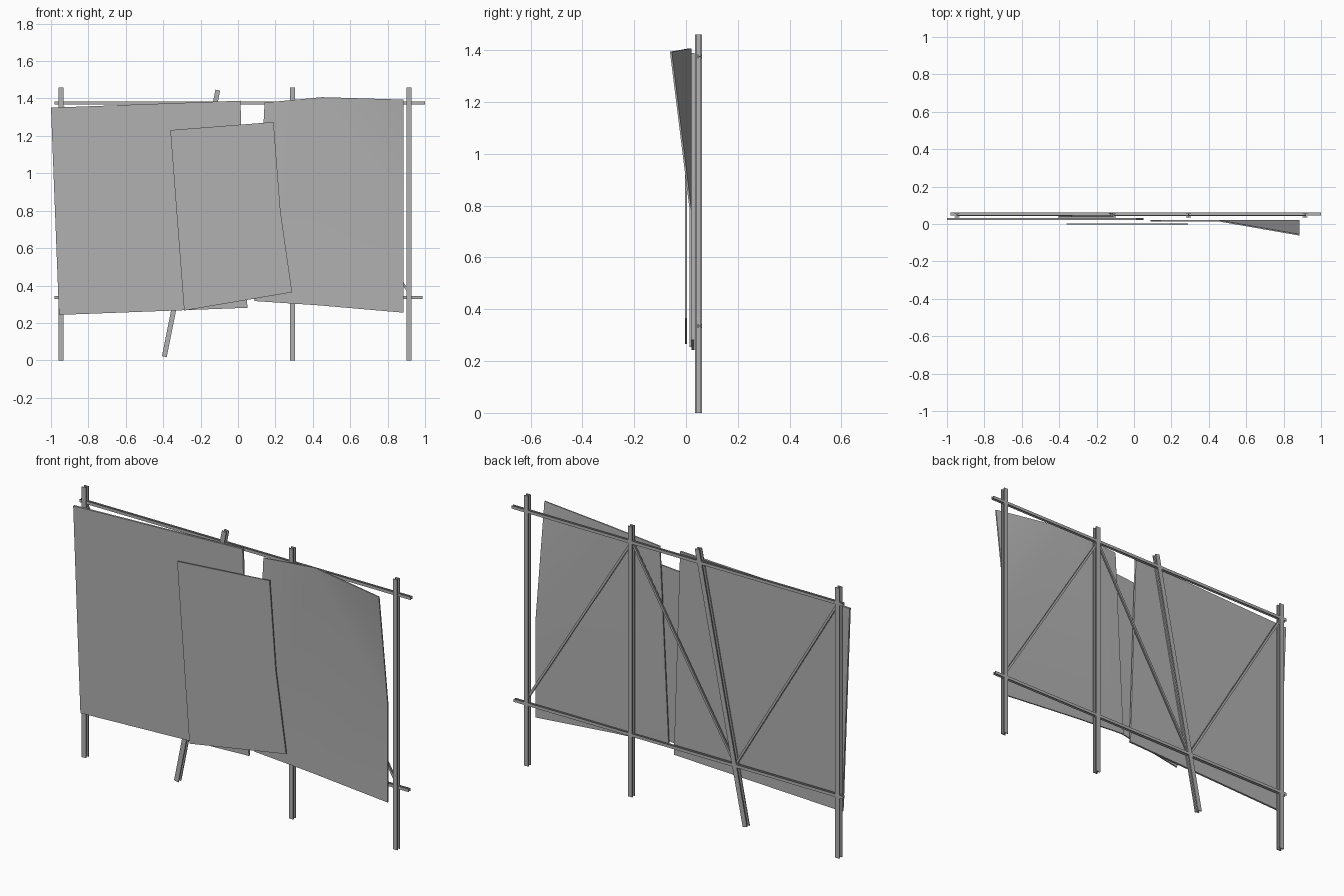
import bpy, bmesh
from mathutils import Vector

if "Cube" in bpy.data.objects:
    bpy.data.objects.remove(bpy.data.objects["Cube"])

# Dark grey metal
metal = bpy.data.materials.new("dark_grey_metal")
metal.diffuse_color = (0.44, 0.44, 0.44, 1)
metal.use_nodes = True
metal.node_tree.nodes["Principled BSDF"].inputs["Base Color"].default_value = metal.diffuse_color


def mesh_object(name, bm, angle=None):
    bmesh.ops.recalc_face_normals(bm, faces=bm.faces)
    me = bpy.data.meshes.new(name)
    bm.to_mesh(me)
    bm.free()
    me.materials.append(metal)
    ob = bpy.data.objects.new(name, me)
    bpy.context.collection.objects.link(ob)
    if angle:
        bpy.context.view_layer.objects.active = ob
        ob.select_set(True)
        bpy.ops.object.shade_smooth_by_angle(angle=angle)
        ob.select_set(False)
    return ob


def extrude(bm, faces, vec):
    ext = bmesh.ops.extrude_face_region(bm, geom=faces, use_keep_orig=True)
    bmesh.ops.translate(bm, vec=vec,
                        verts=[v for v in ext["geom"] if isinstance(v, bmesh.types.BMVert)])


def beam(name, a, b, y, w, d):
    """I-section bar between two (x, z) points, flanges facing front and back."""
    p, q = Vector((a[0], y, a[1])), Vector((b[0], y, b[1]))
    depth = Vector((0, 1, 0))
    side = (q - p).normalized().cross(depth)
    t, f = w * 0.13, d * 0.28          # half web, flange inner edge
    half = [(w / 2, -d / 2), (w / 2, -f), (t, -f), (t, f), (w / 2, f), (w / 2, d / 2)]
    prof = half + [(-u, -v) for u, v in half]
    bm = bmesh.new()
    face = bm.faces.new([bm.verts.new(p + side * u + depth * v) for u, v in prof])
    extrude(bm, [face], q - p)
    return mesh_object(name, bm)


def sheet(name, points, faces, thick):
    """Thin panel; points are (x, y, z) of the front side, thickened to the back."""
    bm = bmesh.new()
    vs = [bm.verts.new(p) for p in points]
    extrude(bm, [bm.faces.new([vs[i] for i in f]) for f in faces], (0, thick, 0))
    return mesh_object(name, bm, 0.6)


# Posts: three upright, one leaning
for side, x in (("left", -0.947), ("middle", 0.292), ("right", 0.914)):
    beam(side + "_post", (x, 0), (x, 1.46), 0.048, 0.026, 0.026)
beam("leaning_post", (-0.394, 0.02), (-0.108, 1.445), 0.048, 0.026, 0.026)

# Rails
beam("top_rail", (-0.98, 1.376), (1.0, 1.376), 0.053, 0.016, 0.016)
beam("bottom_rail", (-0.98, 0.335), (0.987, 0.335), 0.053, 0.016, 0.016)

# Diagonal braces
zigzag = [(-0.947, 1.375), (-0.331, 0.336), (0.287, 1.375), (0.914, 0.36)]
for i in range(3):
    beam(f"brace_{i + 1}", zigzag[i], zigzag[i + 1], 0.049, 0.012, 0.012)

# Left panel
sheet("left_panel", [(-1, .021, 1.351), (-.957, .021, .243), (.05, .021, .281), (.013, .021, 1.388)],
      [(0, 1, 2, 3)], 0.011)

# Right panel with its top corner bent forward
sheet("right_panel",
      [(.142, .014, 1.378), (.089, .014, .317), (.42, .014, .295), (.885, .014, .255),
       (.885, .014, .782), (.885, -.062, 1.394), (.45, .014, 1.407)],
      [(0, 1, 2, 3, 4, 6), (6, 4, 5)], 0.007)

# Patch panel covering the gap
sheet("patch_panel", [(-.362, -.003, 1.231), (-.288, -.003, .266), (.289, -.003, .364),
                      (.227, -.003, .8), (.19, -.003, 1.274)],
      [(0, 1, 2, 3, 4)], 0.007)
